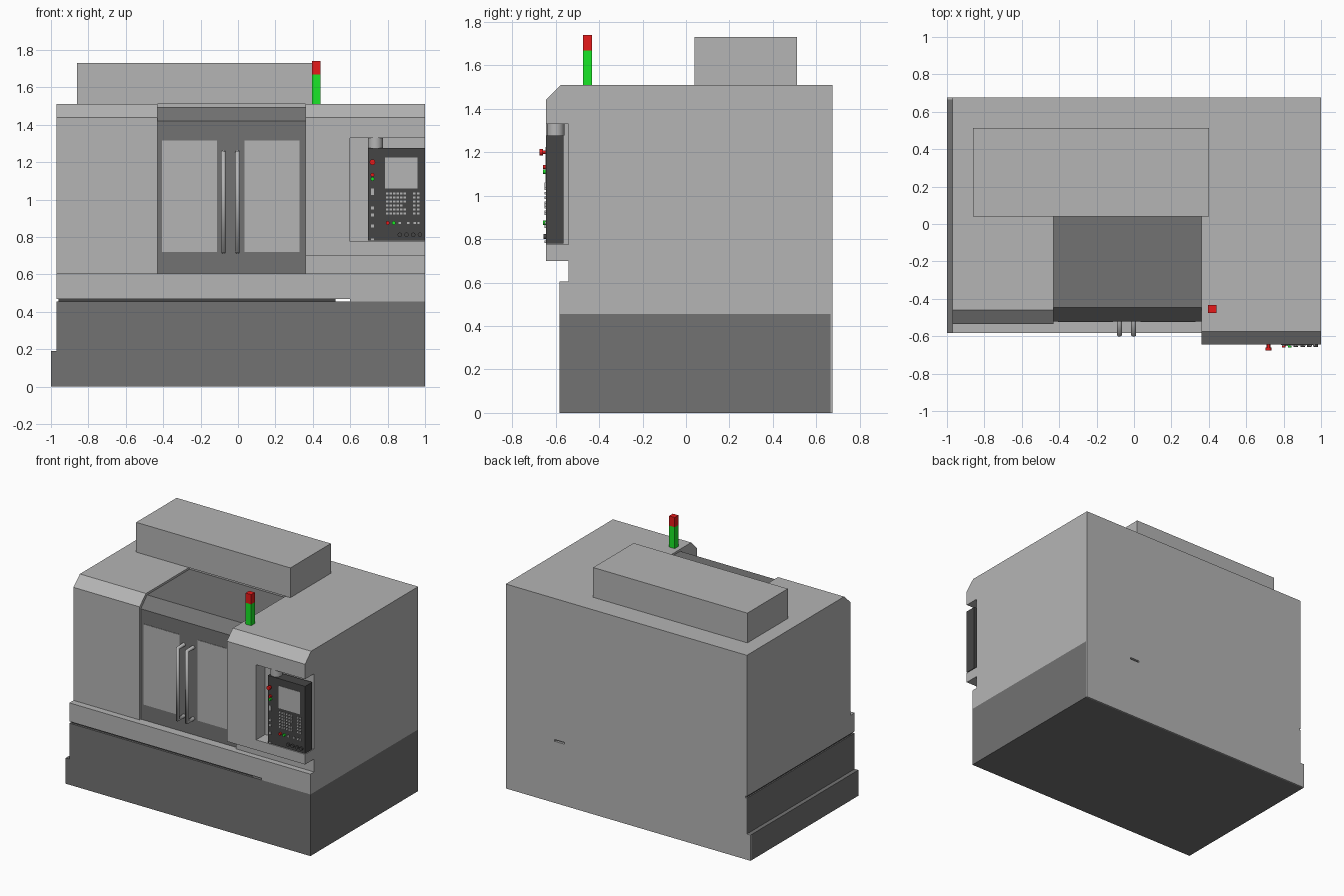
import bpy, bmesh
from math import radians
from mathutils import Matrix

if "Cube" in bpy.data.objects:
    bpy.data.objects.remove(bpy.data.objects["Cube"])


def material(name, r, g, b):
    m = bpy.data.materials.new(name)
    m.diffuse_color = (r, g, b, 1)
    m.use_nodes = True
    m.node_tree.nodes["Principled BSDF"].inputs["Base Color"].default_value = m.diffuse_color
    return m


DARK = material("dark_grey", 0.17, 0.17, 0.17)
BLACK = material("charcoal", 0.06, 0.06, 0.06)
RED = material("red", 0.8, 0.01, 0.01)
GREEN = material("green", 0.01, 0.8, 0.02)
PALE = material("pale_grey", 0.46, 0.46, 0.46)


def finish(name, bm, mat):
    bmesh.ops.recalc_face_normals(bm, faces=bm.faces)
    me = bpy.data.meshes.new(name)
    bm.to_mesh(me)
    bm.free()
    me.materials.append(mat or PALE)
    ob = bpy.data.objects.new(name, me)
    bpy.context.collection.objects.link(ob)
    return ob


def prism(name, profile, a, b, axis="x", mat=None):
    """Extrude a (y, z) profile along x, or an (x, z) profile along y."""
    bm = bmesh.new()
    put = (lambda p: (a, *p)) if axis == "x" else (lambda p: (p[0], a, p[1]))
    face = bm.faces.new([bm.verts.new(put(p)) for p in profile])
    out = bmesh.ops.extrude_face_region(bm, geom=[face])["geom"]
    move = (b - a, 0, 0) if axis == "x" else (0, b - a, 0)
    bmesh.ops.translate(bm, vec=move, verts=[v for v in out if isinstance(v, bmesh.types.BMVert)])
    return finish(name, bm, mat)


def add_box(bm, x0, x1, y0, y1, z0, z1):
    m = Matrix.Translation(((x0 + x1) / 2, (y0 + y1) / 2, (z0 + z1) / 2))
    bmesh.ops.create_cube(bm, size=1, matrix=m @ Matrix.Diagonal((x1 - x0, y1 - y0, z1 - z0, 1)))


def boxes(name, dims, mat=None):
    bm = bmesh.new()
    for d in dims:
        add_box(bm, *d)
    return finish(name, bm, mat)


def cylinder(name, loc, r, depth, mat=None, along_y=True, sides=24):
    bm = bmesh.new()
    m = Matrix.Translation(loc)
    if along_y:
        m = m @ Matrix.Rotation(radians(90), 4, "X")
    bmesh.ops.create_cone(bm, cap_ends=True, segments=sides, radius1=r, radius2=r, depth=depth, matrix=m)
    for f in bm.faces:
        f.smooth = len(f.verts) == 4
    for e in bm.edges:
        e.smooth = all(f.smooth for f in e.link_faces)
    return finish(name, bm, mat)


FRONT, BACK, REAR = -0.583, 0.665, 0.675
G0, G1 = 0.455, 0.468          # shadow gap between base and enclosure

# Base, stepped on the left
base = [(-1, 0), (1, 0), (1, G0), (-0.97, G0), (-0.97, 0.19), (-1, 0.19)]
prism("base", base, FRONT, BACK, "y", DARK)

# Shadow gap filler with a through slot at x 0.52 to 0.60
boxes("gap_filler", [(-0.96, 0.52, FRONT + 0.015, BACK, G0, G1)], BLACK)
boxes("gap_filler_right", [(0.60, 1, FRONT, BACK, G0, G1)])

# Rear panel around the slot
prism("rear_panel_lower", base, BACK, REAR, "y")
boxes("rear_panel_upper", [(-0.96, 0.52, BACK, REAR, G0, G1), (0.60, 1, BACK, REAR, G0, G1),
                           (-0.97, 1, BACK, REAR, G1, 1.51)])

# Enclosure
boxes("front_sill", [(-0.97, 1, FRONT, BACK, G1, 0.605)])
prism("left_enclosure", [(-0.535, 0.605), (-0.535, 1.44), (-0.46, 1.51), (BACK, 1.51), (BACK, 0.605)],
      -0.97, -0.43)
lower = [(BACK, 1.51), (BACK, 0.605), (-0.54, 0.605), (-0.54, 0.70), (-0.645, 0.70)]
upper = [(-0.645, 1.44), (-0.575, 1.51)]
notch = [(-0.645, 0.775), (-0.54, 0.775), (-0.54, 1.33), (-0.645, 1.33)]
prism("right_enclosure", lower + upper, 0.36, 0.60)
prism("right_enclosure_control_bay", lower + notch + upper, 0.60, 1)
boxes("rear_enclosure", [(-0.43, 0.36, 0.05, BACK, 0.605, 1.51)])
boxes("top_housing", [(-0.86, 0.40, 0.04, 0.512, 1.51, 1.73)])

# Sliding doors with chamfered roof, windows and handles
prism("doors_and_roof", [(-0.52, 0.605), (-0.52, 1.42), (-0.447, 1.495), (0.05, 1.495), (0.05, 0.605)],
      -0.43, 0.36, mat=DARK)
for side, x0, x1, hx in (("left", -0.405, -0.113, -0.078), ("right", 0.035, 0.328, -0.002)):
    boxes(side + "_window", [(x0, x1, -0.523, -0.515, 0.72, 1.315)])
    cu = bpy.data.curves.new(side + "_handle", "CURVE")
    cu.dimensions = "3D"
    cu.bevel_depth, cu.bevel_resolution = 0.014, 3
    sp = cu.splines.new("POLY")
    sp.points.add(3)
    for p, (y, z) in zip(sp.points, [(-0.515, 0.724), (-0.592, 0.724), (-0.592, 1.25), (-0.515, 1.25)]):
        p.co = (hx, y, z, 1)
    cu.materials.append(PALE)
    bpy.context.collection.objects.link(bpy.data.objects.new(side + "_handle", cu))

# Signal lamp
boxes("lamp_green", [(0.395, 0.44, -0.475, -0.432, 1.51, 1.668)], GREEN)
boxes("lamp_red", [(0.395, 0.44, -0.475, -0.432, 1.668, 1.74)], RED)

# Control panel
P = -0.645
boxes("control_panel", [(0.695, 1, P, -0.563, 0.78, 1.277)], BLACK)
cylinder("panel_pivot", (0.735, -0.60, 1.303), 0.04, 0.054, along_y=False)
boxes("screen", [(0.785, 0.96, P - 0.002, P + 0.005, 1.06, 1.225)])


def key(x, z, w=0.013, h=0.012):
    return (x - w / 2, x + w / 2, P - 0.006, P + 0.005, z - h / 2, z + h / 2)


keys = [key(0.797 + 0.019 * i, 0.925 + 0.0215 * j) for i in range(6) for j in range(6) if j != 2 or i < 5]
keys += [key(0.943 + 0.02 * i, 0.925 + 0.0215 * j) for i in range(2) for j in range(6)]
boxes("keypad", keys)
boxes("side_switches", [key(0.719, z, 0.016, h) for z, h in
                        ((1.043, 0.035), (0.955, 0.016), (0.918, 0.016), (0.86, 0.016), (0.787, 0.012))])

# Push buttons and dials
cylinder("emergency_stem", (0.719, P - 0.008, 1.2), 0.008, 0.02, RED)
cylinder("emergency_button", (0.719, P - 0.022, 1.2), 0.015, 0.016, RED)
for name, x, z, mat in (("stop_button", 0.719, 1.132, RED), ("start_button", 0.719, 1.11, GREEN),
                        ("hold_button", 0.80, 0.875, RED), ("cycle_button", 0.833, 0.875, GREEN)):
    cylinder(name, (x, P - 0.004, z), 0.01, 0.02, mat, sides=16)
for i in range(4):
    cylinder(f"dial_{i + 1}", (0.865 + 0.036 * i, P - 0.004, 0.812), 0.012, 0.016, BLACK, sides=16)
boxes("lower_keys", [key(x, 0.875) for x in (0.865, 0.91, 0.945, 0.965)])
